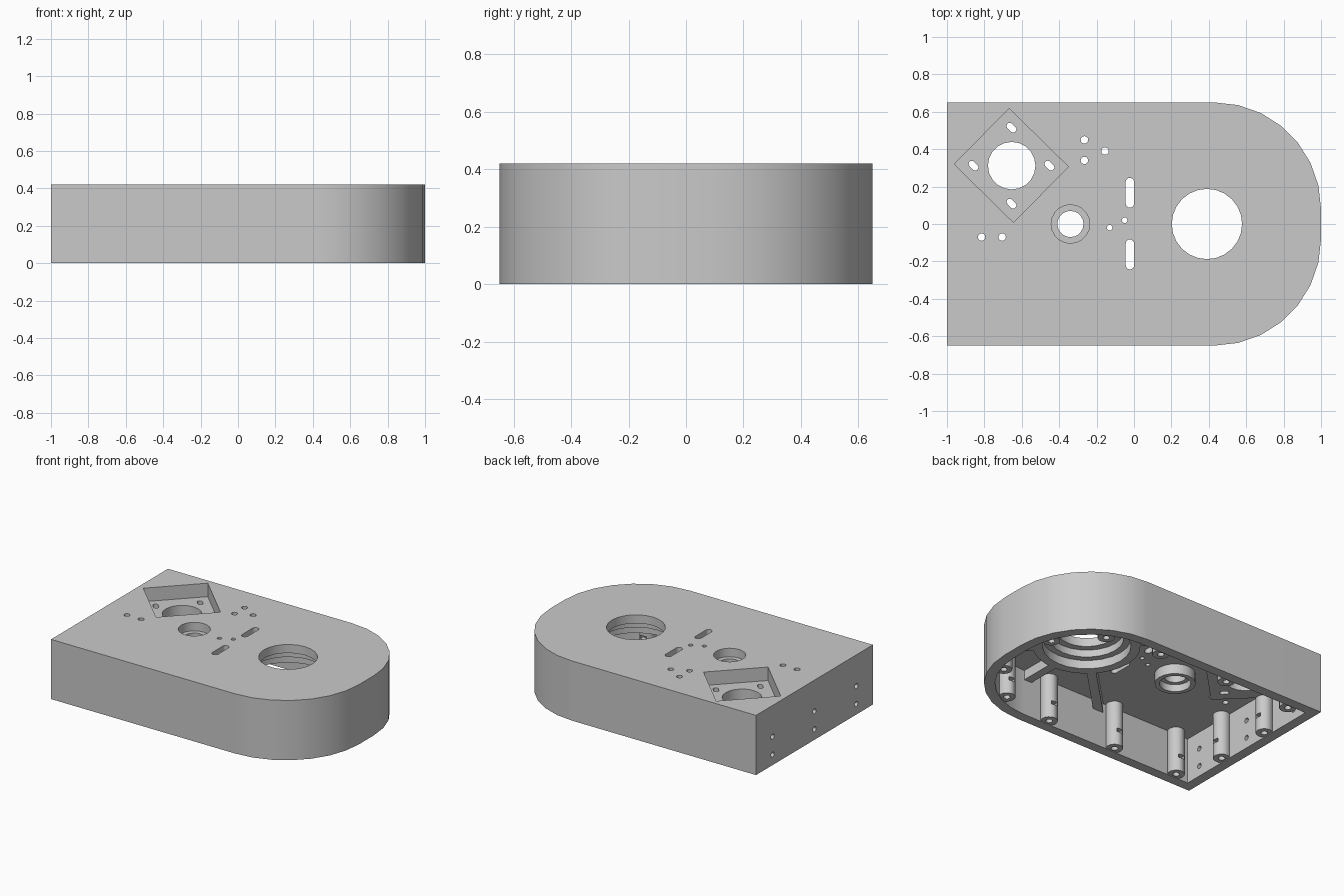
import bpy, bmesh, math
from mathutils import Matrix, Vector

old = bpy.data.objects.get("Cube")
if old:
    bpy.data.objects.remove(old, do_unlink=True)

grey = bpy.data.materials.new("plain grey")
grey.use_nodes = True
COLOUR = (0.59, 0.59, 0.59, 1)
grey.diffuse_color = COLOUR
grey.node_tree.nodes["Principled BSDF"].inputs["Base Color"].default_value = COLOUR

HEIGHT, CEILING, WALL = 0.42, 0.32, 0.07
LOWER = 0.25      # underside of everything hanging from the ceiling
EMBED = 0.36      # how far hanging parts reach into the top plate


def prism(name, outline, z0, z1):
    """Extrude a closed outline between two heights."""
    bm = bmesh.new()
    face = bm.faces.new([bm.verts.new((x, y, z0)) for x, y in outline])
    new = bmesh.ops.extrude_face_region(bm, geom=[face])["geom"]
    bmesh.ops.translate(bm, vec=(0, 0, z1 - z0),
                        verts=[v for v in new if isinstance(v, bmesh.types.BMVert)])
    bmesh.ops.recalc_face_normals(bm, faces=bm.faces)
    mesh = bpy.data.meshes.new(name)
    bm.to_mesh(mesh)
    bm.free()
    mesh.materials.append(grey)
    obj = bpy.data.objects.new(name, mesh)
    bpy.context.collection.objects.link(obj)
    return obj


def arc(cx, cy, r, start, end, steps):
    return [(cx + r * math.cos(math.radians(a)), cy + r * math.sin(math.radians(a)))
            for a in (start + (end - start) * i / steps for i in range(steps + 1))]


def disc(name, x, y, r, z0, z1, sides=20):
    return prism(name, arc(x, y, r, 0, 360, sides)[:-1], z0, z1)


def slot(name, x, y, length, width, angle, z0, z1):
    """Round-ended slot."""
    r, h = width / 2, (length - width) / 2
    pts = arc(h, 0, r, -90, 90, 8) + arc(-h, 0, r, 90, 270, 8)
    turn = Matrix.Rotation(math.radians(angle), 2)
    return prism(name, [Vector((x, y)) + turn @ Vector(p) for p in pts], z0, z1)


def block(name, x, y, sx, sy, angle, z0, z1):
    turn = Matrix.Rotation(math.radians(angle), 2)
    pts = [(-sx / 2, -sy / 2), (sx / 2, -sy / 2), (sx / 2, sy / 2), (-sx / 2, sy / 2)]
    return prism(name, [Vector((x, y)) + turn @ Vector(p) for p in pts], z0, z1)


def housing_outline(inset):
    """Square at one end, generously rounded at the other."""
    r, cx, cy = 0.57 - inset, 0.43, 0.08
    x, y = -1 + inset, 0.65 - inset
    return ([(x, -y)] + arc(cx, -cy, r, -90, 0, 7)
            + arc(cx, cy, r, 0, 90, 7) + [(x, y)])


housing = prism("housing", housing_outline(0), 0, HEIGHT)


def combine(tool, operation):
    mod = housing.modifiers.new("combine", 'BOOLEAN')
    mod.operation, mod.solver, mod.object = operation, 'EXACT', tool
    bpy.context.view_layer.objects.active = housing
    bpy.ops.object.modifier_apply(modifier=mod.name)
    bpy.data.objects.remove(tool, do_unlink=True)


def add(tool):
    combine(tool, 'UNION')


def cut(tool):
    combine(tool, 'DIFFERENCE')


# Hollow underside
cut(prism("hollow", housing_outline(WALL), -0.1, CEILING))

# Large bearing ring, with radial ribs running out to the walls
BX = 0.39
add(disc("bearing_ring", BX, 0, 0.34, LOWER, EMBED, 32))
for a, reach in ((45, 0.61), (90, 0.62), (135, 0.85)):
    for side in (-1, 1):
        c, s = math.cos(math.radians(a)), side * math.sin(math.radians(a))
        mid = (0.31 + reach) / 2
        add(block("rib", BX + mid * c, mid * s, reach - 0.31, 0.06, side * a,
                  LOWER + 0.004, EMBED - 0.005))

# Small bearing tube and the thicker plate under the square pocket
TX = -0.34
add(disc("bearing_tube", TX, 0, 0.13, LOWER, EMBED + 0.005))
PX, PY, TILT = -0.656, 0.313, -44.5
add(block("pocket_base", PX, PY, 0.47, 0.45, TILT, LOWER + 0.002, EMBED + 0.01))

# Screw posts along the walls, with pilot holes and nut slots
half = [(0.88, 0.235), (0.64, 0.49), (0.24, 0.55), (-0.3, 0.55), (-0.81, 0.55), (-0.9, 0.21)]
posts = [(x, y * side) for x, y in half for side in (-1, 1)]
for x, y in posts:
    add(disc("screw_post", x, y, 0.055, 0.005, EMBED - 0.01, 16))
for x, y in posts:
    cut(disc("pilot_hole", x, y, 0.022, -0.1, 0.2, 12))
    along_x = abs(x) > 0.85
    dx = -math.copysign(0.04, x) if along_x else 0
    dy = 0 if along_x else -math.copysign(0.04, y)
    cut(block("nut_slot", x + dx, y + dy, 0.07, 0.045, 0 if along_x else 90, 0.1, 0.125))

# Stepped bore of the large ring
for r, z0, z1 in ((0.28, 0.2, 0.31), (0.235, 0.3, 0.36), (0.188, 0.35, 0.5)):
    cut(disc("bore", BX, 0, r, z0, z1, 24))

# Bore of the small tube, recessed from both ends
for r, z0, z1 in ((0.103, 0.36, 0.5), (0.07, 0.2, 0.5), (0.1, 0.2, 0.3)):
    cut(disc("tube_bore", TX, 0, r, z0, z1))

# Square pocket with centre hole and four mounting slots
cut(block("pocket", PX, PY, 0.444, 0.418, TILT, 0.325, 0.5))
cut(disc("pocket_hole", -0.654, 0.312, 0.127, 0.2, 0.5))
for dx, dy in ((0.203, 0), (-0.203, 0), (0, 0.203), (0, -0.203)):
    cut(slot("mount_slot", -0.655 + dx, 0.312 + dy, 0.06, 0.034, -45, 0.2, 0.5))

# Small holes and two long slots through the top
for x, y, r in ((-0.265, 0.45, 0.02), (-0.265, 0.34, 0.02), (-0.155, 0.39, 0.02),
                (-0.815, -0.07, 0.02), (-0.705, -0.07, 0.02),
                (-0.05, 0.02, 0.015), (-0.13, -0.02, 0.015)):
    cut(disc("top_hole", x, y, r, 0.2, 0.5, 12))
for y in (0.167, -0.163):
    cut(slot("long_slot", -0.022, y, 0.16, 0.045, 90, 0.2, 0.5))

# Three pairs of holes through the square end wall
for y in (-0.465, 0, 0.465):
    for z in (0.2, 0.074):
        tool = disc("end_hole", 0, 0, 0.018, -0.06, 0.1, 12)
        tool.data.transform(Matrix.Translation((-1, y, z)) @ Matrix.Rotation(math.pi / 2, 4, 'Y'))
        cut(tool)

# Smooth curved walls, crisp corners
bpy.ops.object.select_all(action='DESELECT')
housing.select_set(True)
bpy.context.view_layer.objects.active = housing
bpy.ops.object.shade_smooth_by_angle(angle=math.radians(32))
weighted = housing.modifiers.new("even_shading", 'WEIGHTED_NORMAL')
weighted.keep_sharp = True
